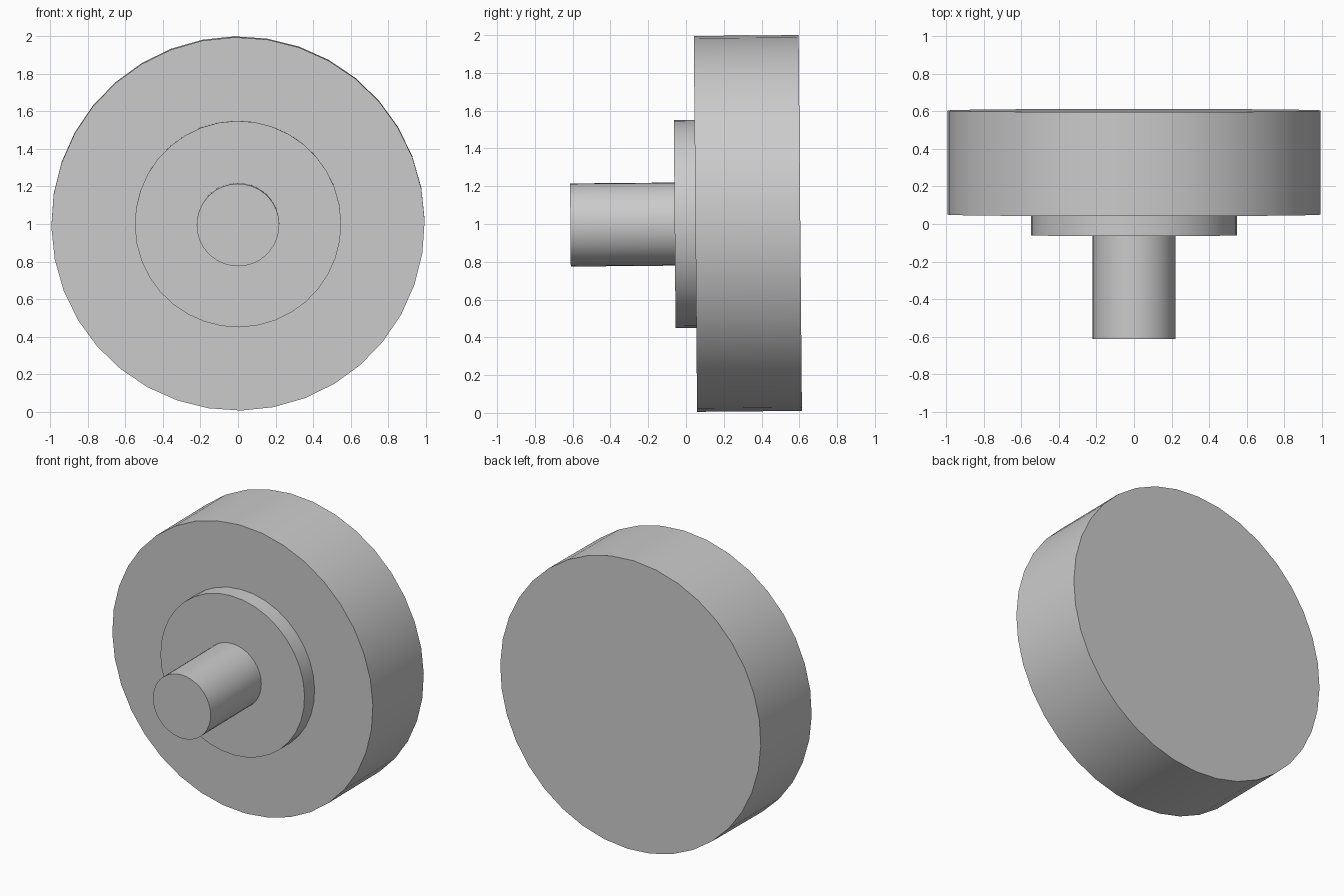
import bpy
from math import radians
from mathutils import Matrix

old = bpy.data.objects.get("Cube")
if old:
    bpy.data.objects.remove(old, do_unlink=True)

# One plain grey for the whole piece
grey = bpy.data.materials.new("plain_grey")
grey.use_nodes = True
colour = (0.6, 0.6, 0.6, 1)
grey.diffuse_color = colour
grey.node_tree.nodes["Principled BSDF"].inputs["Base Color"].default_value = colour

# Shared axis: points to the back, leans up very slightly
axis = (Matrix.Translation((0, 0, 1.0))
        @ Matrix.Rotation(radians(-89.5), 4, 'X')
        @ Matrix.Rotation(radians(-1), 4, 'Z'))


def round_part(name, radius, start, end, sides):
    """Cylinder along the shared axis, from start to end."""
    bpy.ops.mesh.primitive_cylinder_add(vertices=sides, radius=radius, depth=end - start)
    part = bpy.context.object
    part.name = name
    part.data.materials.append(grey)
    part.matrix_world = axis @ Matrix.Translation((0, 0, (start + end) / 2))
    bpy.ops.object.shade_smooth_by_angle(angle=radians(30))


round_part("main_disc", 0.995, 0.05, 0.605, 36)
round_part("collar", 0.55, -0.06, 0.05, 36)
round_part("shaft", 0.22, -0.612, -0.06, 36)
